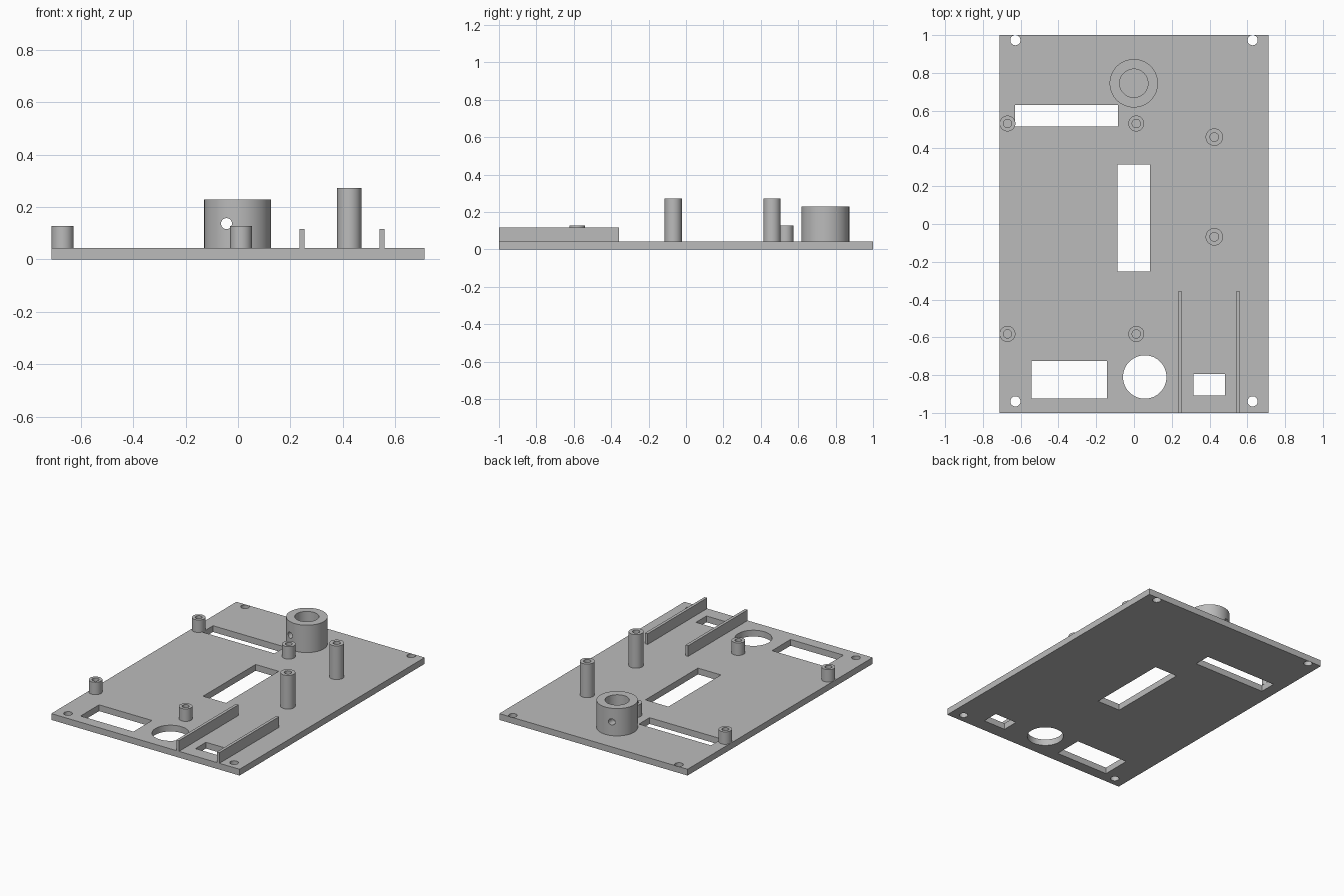
import bpy, bmesh, math

if "Cube" in bpy.data.objects:
    bpy.data.objects.remove(bpy.data.objects["Cube"], do_unlink=True)

PLATE_TOP = 0.043

grey = bpy.data.materials.new("plain grey")
grey.use_nodes = True
colour = (0.5, 0.5, 0.5, 1)
grey.diffuse_color = colour
grey.node_tree.nodes["Principled BSDF"].inputs["Base Color"].default_value = colour


def finish(name, bm):
    bmesh.ops.recalc_face_normals(bm, faces=bm.faces)
    mesh = bpy.data.meshes.new(name)
    bm.to_mesh(mesh)
    bm.free()
    mesh.materials.append(grey)
    obj = bpy.data.objects.new(name, mesh)
    bpy.context.collection.objects.link(obj)
    return obj


def box(name, x0, x1, y0, y1, z0, z1):
    bm = bmesh.new()
    bmesh.ops.create_cube(bm, size=1)
    for v in bm.verts:
        v.co = [a + (c + 0.5) * (b - a) for c, a, b in
                zip(v.co, (x0, y0, z0), (x1, y1, z1))]
    return finish(name, bm)


def cylinder(name, x, y, radius, z0, z1, sides=48):
    bm = bmesh.new()
    bmesh.ops.create_cone(bm, cap_ends=True, segments=sides, radius1=radius,
                          radius2=radius, depth=z1 - z0)
    obj = finish(name, bm)
    obj.location = (x, y, (z0 + z1) / 2)
    return obj


def tube(name, x, y, outer, inner, top, sides=48):
    """Hollow post: a rectangular profile swept around the vertical axis."""
    bm = bmesh.new()
    profile = [(inner, PLATE_TOP), (outer, PLATE_TOP), (outer, top), (inner, top)]
    rings = []
    for i in range(sides):
        a = math.tau * i / sides
        rings.append([bm.verts.new((r * math.cos(a), r * math.sin(a), z))
                      for r, z in profile])
    for i, ring in enumerate(rings):
        following = rings[(i + 1) % sides]
        for j in range(4):
            k = (j + 1) % 4
            bm.faces.new((ring[j], following[j], following[k], ring[k]))
    obj = finish(name, bm)
    obj.location = (x, y, 0)
    return obj


def cut(target, cutters):
    """Subtract the cutters from the target, then discard them."""
    for c in cutters:
        c.hide_render = True
        mod = target.modifiers.new("opening", 'BOOLEAN')
        mod.operation, mod.solver, mod.object = 'DIFFERENCE', 'EXACT', c
    bpy.context.view_layer.update()
    graph = bpy.context.evaluated_depsgraph_get()
    mesh = bpy.data.meshes.new_from_object(target.evaluated_get(graph))
    target.modifiers.clear()
    target.data = mesh
    for c in cutters:
        bpy.data.objects.remove(c, do_unlink=True)


# Base plate with its window, connector and screw openings
plate = box("base_plate", -0.712, 0.712, -1, 1, 0, PLATE_TOP)
openings = [
    (-0.63, -0.085, 0.515, 0.63),
    (-0.088, 0.086, -0.252, 0.316),
    (-0.543, -0.143, -0.925, -0.725),
    (0.314, 0.481, -0.908, -0.795),
]
cutters = [box("opening_cutter", *o, -0.1, 0.1) for o in openings]
cutters.append(cylinder("round_cutter", 0.057, -0.81, 0.115, -0.1, 0.1, 64))
for x in (-0.628, 0.628):
    for y in (-0.939, 0.973):
        cutters.append(cylinder("screw_cutter", x, y, 0.027, -0.1, 0.1, 32))
cut(plate, cutters)
rounded = [plate]

# Short standoffs
for side, x in (("right", -0.67), ("middle", 0.012)):
    for end, y in (("front", -0.582), ("back", 0.532)):
        rounded.append(tube(f"short_standoff_{end}_{side}", x, y, 0.042, 0.022, 0.128))

# Tall standoffs
for end, y in (("front", -0.068), ("back", 0.46)):
    rounded.append(tube(f"tall_standoff_{end}", 0.425, y, 0.046, 0.023, 0.273))

# Large collar with a cross hole running front to back
collar = tube("collar", -0.001, 0.745, 0.128, 0.075, 0.23, 96)
drill = cylinder("cross_hole_cutter", -0.044, 0.745, 0.021, -0.2, 0.2, 32)
drill.rotation_euler.x = math.pi / 2
drill.location.z = 0.137
cut(collar, [drill])
rounded.append(collar)

# Guide rails
for side, x in (("inner", 0.244), ("outer", 0.55)):
    box(f"guide_rail_{side}", x - 0.01, x + 0.01, -1, -0.357, PLATE_TOP, 0.116)

# Smooth the round walls and keep the rims crisp
bpy.ops.object.select_all(action='DESELECT')
for obj in rounded:
    obj.select_set(True)
bpy.context.view_layer.objects.active = plate
bpy.ops.object.shade_smooth_by_angle(angle=math.radians(30))
